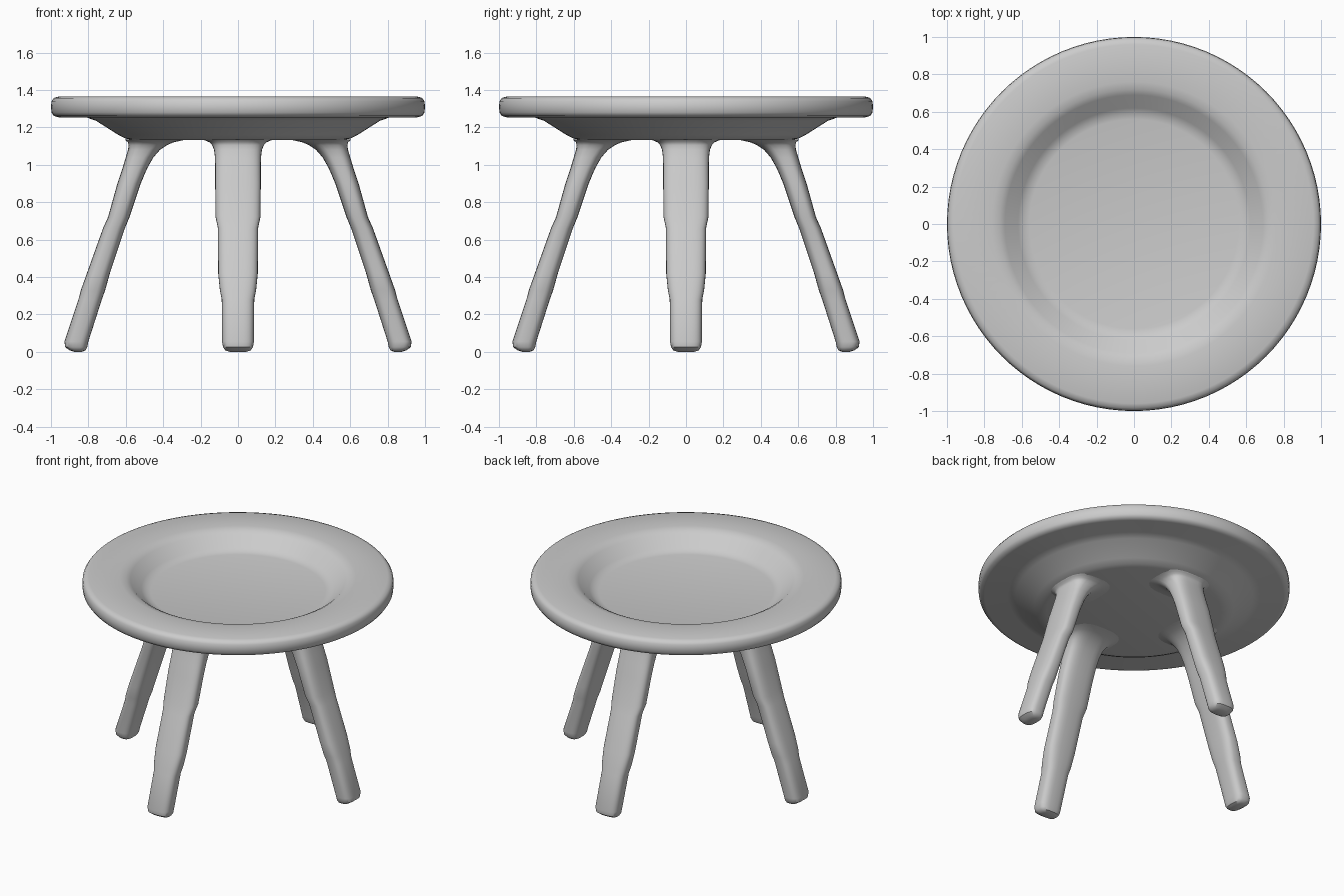
import bpy, bmesh, math

if "Cube" in bpy.data.objects:
    bpy.data.objects.remove(bpy.data.objects["Cube"])


def loft(name, rings):
    """Skin a list of equal-length closed rings and cap both ends."""
    bm = bmesh.new()
    rows = [[bm.verts.new(p) for p in ring] for ring in rings]
    n = len(rows[0])
    for a, b in zip(rows, rows[1:]):
        for i in range(n):
            j = (i + 1) % n
            bm.faces.new((a[i], a[j], b[j], b[i]))
    bm.faces.new(rows[0][::-1])
    bm.faces.new(rows[-1])
    bmesh.ops.recalc_face_normals(bm, faces=bm.faces)
    mesh = bpy.data.meshes.new(name)
    bm.to_mesh(mesh)
    bm.free()
    obj = bpy.data.objects.new(name, mesh)
    bpy.context.collection.objects.link(obj)
    bpy.ops.object.select_all(action='DESELECT')
    obj.select_set(True)
    bpy.context.view_layer.objects.active = obj
    bpy.ops.object.shade_smooth_by_angle(angle=math.radians(40))
    return obj


# Dished seat: (radius, height) from the underside, around the rim, into the bowl
SEAT = [(0.56, 1.132), (0.60, 1.14), (0.64, 1.16), (0.76, 1.236), (0.81, 1.253),
        (0.96, 1.254), (0.985, 1.262), (0.997, 1.28), (1.0, 1.31), (0.997, 1.34),
        (0.985, 1.357), (0.96, 1.365), (0.76, 1.365), (0.72, 1.358), (0.69, 1.342),
        (0.62, 1.277), (0.59, 1.261), (0.56, 1.255)]
SEG = 96
loft("seat", [[(r * math.cos(2 * math.pi * i / SEG), r * math.sin(2 * math.pi * i / SEG), z)
               for i in range(SEG)] for r, z in SEAT])

# Splayed leg sections: (height, inner radius, outer radius, half width)
LEG = [(0.0, 0.835, 0.875, 0.045), (0.008, 0.815, 0.90, 0.068), (0.025, 0.806, 0.924, 0.08),
       (0.055, 0.80, 0.928, 0.085), (0.28, 0.728, 0.853, 0.087), (0.33, 0.71, 0.84, 0.097),
       (0.42, 0.685, 0.808, 0.106), (0.66, 0.605, 0.722, 0.107), (0.72, 0.58, 0.695, 0.12),
       (0.90, 0.52, 0.645, 0.122), (0.98, 0.486, 0.618, 0.122), (1.04, 0.452, 0.60, 0.123),
       (1.08, 0.417, 0.588, 0.128), (1.105, 0.38, 0.585, 0.138), (1.12, 0.345, 0.588, 0.152),
       (1.13, 0.30, 0.60, 0.175), (1.136, 0.27, 0.605, 0.19)]


def rounded_section(z, inner, outer, half_width, n=32, power=0.68):
    mid, half = (inner + outer) / 2, (outer - inner) / 2
    ring = []
    for i in range(n):
        c, s = math.cos(2 * math.pi * i / n), math.sin(2 * math.pi * i / n)
        ring.append((mid + half * math.copysign(abs(c) ** power, c),
                     half_width * math.copysign(abs(s) ** power, s), z))
    return ring


for k, name in enumerate(("right_leg", "back_leg", "left_leg", "front_leg")):
    leg = loft(name, [rounded_section(*row) for row in LEG])
    leg.rotation_euler.z = k * math.pi / 2
